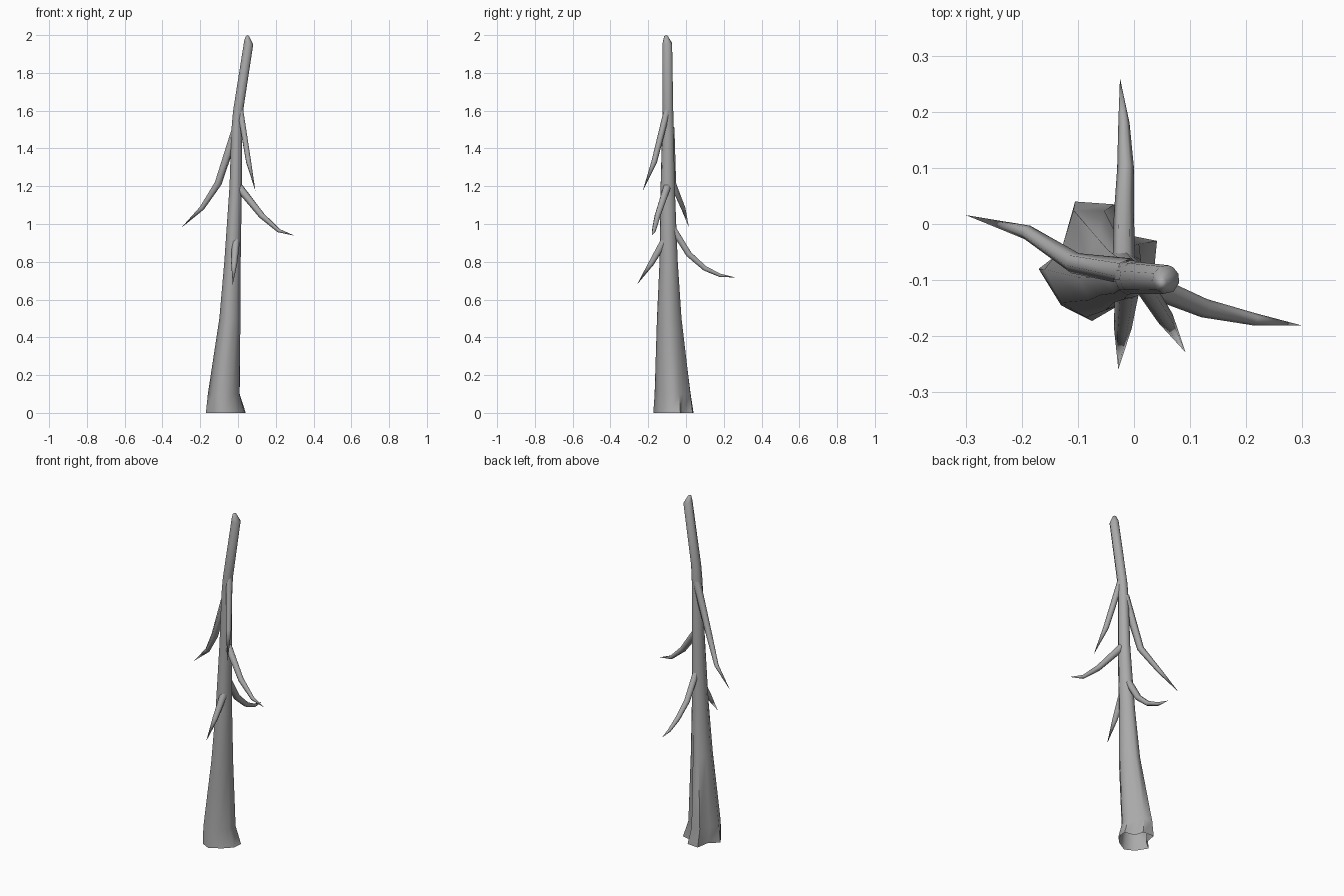
import bpy, bmesh, math
from mathutils import Vector

if "Cube" in bpy.data.objects:
    bpy.data.objects.remove(bpy.data.objects["Cube"])

# Dark grey bark
bark = bpy.data.materials.new("bark")
bark.diffuse_color = (.4, .4, .4, 1)
bark.use_nodes = True
bark.node_tree.nodes["Principled BSDF"].inputs["Base Color"].default_value = bark.diffuse_color


def skin(name, rings, tip=None, angle=65):
    """Join rings of points into a tube, optionally closed by a tip point."""
    bm = bmesh.new()
    loops = [[bm.verts.new(p) for p in r] for r in rings]
    n = len(loops[0])
    for a, b in zip(loops, loops[1:]):
        for i in range(n):
            j = (i + 1) % n
            bm.faces.new((a[i], a[j], b[j], b[i]))
    if tip is not None:
        t = bm.verts.new(tip)
        for i in range(n):
            bm.faces.new((loops[-1][i], loops[-1][(i + 1) % n], t))
    bmesh.ops.recalc_face_normals(bm, faces=bm.faces)
    me = bpy.data.meshes.new(name)
    bm.to_mesh(me)
    bm.free()
    me.materials.append(bark)
    ob = bpy.data.objects.new(name, me)
    bpy.context.collection.objects.link(ob)
    bpy.context.view_layer.objects.active = ob
    ob.select_set(True)
    bpy.ops.object.shade_smooth_by_angle(angle=math.radians(angle))
    ob.select_set(False)
    return ob


# Trunk: lobed root outline that blends into a round, leaning stem
roots = [(-.115, -.01), (-.075, -.075), (-.02, -.103), (.045, -.065), (.09, -.02),
         (.096, .04), (.035, .052), (.02, .105), (-.05, .11), (-.063, .03)]
# z, centre x, centre y, radius x, radius y, roundness
levels = [(0, -.055, -.07, 1, 1, 0),
          (.10, -.069, -.072, .085, .096, .3),
          (.50, -.04, -.089, .057, .066, .65),
          (.80, -.028, -.092, .044, .049, .85),
          (1.20, -.012, -.097, .033, .038, 1),
          (1.50, -.006, -.096, .029, .031, 1),
          (1.60, .001, -.096, .027, .029, 1),
          (1.95, .057, -.099, .024, .026, 1)]
rings = []
for z, cx, cy, rx, ry, k in levels:
    ring = []
    for px, py in roots:
        a = math.atan2(py, px)
        lobe = (px, py) if k == 0 else (px / .105 * rx, py / .105 * ry)
        ring.append((cx + lobe[0] * (1 - k) + rx * math.cos(a) * k,
                     cy + lobe[1] * (1 - k) + ry * math.sin(a) * k, z))
    rings.append(ring)
# Broken top: slanted splinter with a blunt end
rings[-1] = [(x, y, z + max(0, .06 - x) * .8) for x, y, z in rings[-1]]
rings.append([(.05 + (x - .057) * .35, -.105 + (y + .099) * .4, 1.995) for x, y, z in rings[-1]])
skin("trunk", rings, tip=(.05, -.105, 2.0))


# Drooping branches: pointed tubes along short paths
def branch(name, path, radii, sides=6):
    pts = [Vector(p) for p in path]
    rings = []
    for i, r in enumerate(radii):
        d = (pts[i + 1] - pts[max(i - 1, 0)]).normalized()
        u = d.cross(Vector((0, 0, 1))).normalized()
        v = d.cross(u)
        rings.append([pts[i] + r * (u * math.cos(t) + v * math.sin(t))
                      for t in (math.tau * s / sides for s in range(sides))])
    skin(name, rings, tip=pts[-1])


branch("left_branch",
       [(-.008, -.085, 1.51), (-.105, -.070, 1.215), (-.19, -.015, 1.085), (-.30, .016, .98)],
       [.024, .019, .013])
branch("right_branch",
       [(.005, -.10, 1.195), (.125, -.15, 1.045), (.215, -.17, .965), (.30, -.181, .938)],
       [.022, .017, .011])
branch("upper_front_branch",
       [(.012, -.10, 1.60), (.056, -.168, 1.33), (.092, -.229, 1.175)],
       [.018, .015])
branch("back_branch",
       [(-.018, -.075, .985), (-.018, .015, .84), (-.015, .10, .765), (-.018, .18, .728), (-.025, .26, .717)],
       [.02, .018, .015, .010])
branch("lower_front_branch",
       [(-.012, -.115, .91), (-.020, -.185, .79), (-.028, -.259, .68)],
       [.022, .016])
